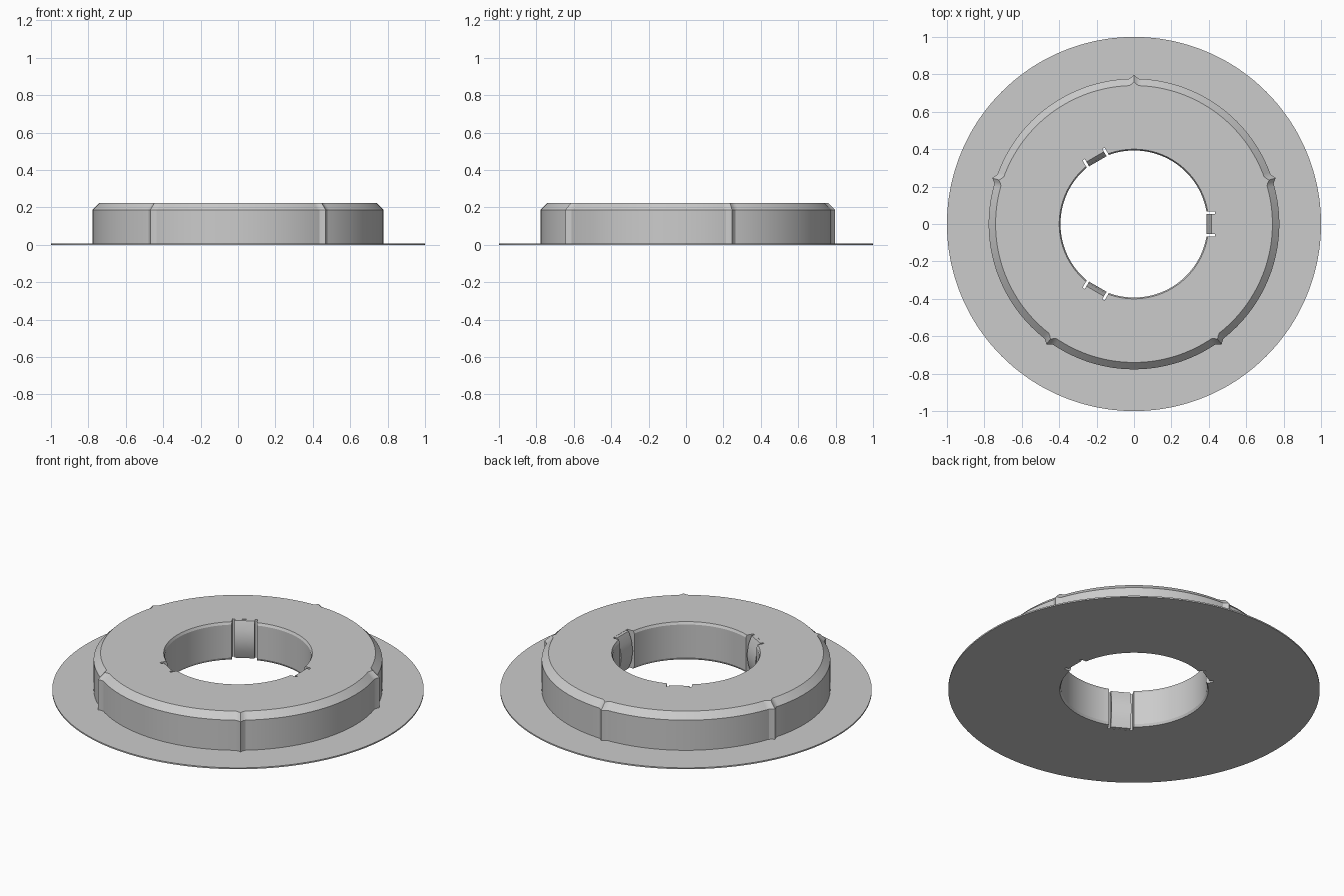
import bpy, bmesh
from math import sin, cos, radians
from mathutils import Matrix

if "Cube" in bpy.data.objects:
    bpy.data.objects.remove(bpy.data.objects["Cube"])

grey = bpy.data.materials.new("plain grey")
grey.use_nodes = True
colour = (0.6, 0.6, 0.6, 1)
grey.diffuse_color = colour
grey.node_tree.nodes["Principled BSDF"].inputs["Base Color"].default_value = colour

HEIGHT, FLANGE = 0.224, 0.008
BORE, RIM = 0.393, 0.4


def make_object(name, bm):
    bmesh.ops.recalc_face_normals(bm, faces=bm.faces)
    mesh = bpy.data.meshes.new(name)
    bm.to_mesh(mesh)
    bm.free()
    mesh.materials.append(grey)
    obj = bpy.data.objects.new(name, mesh)
    bpy.context.collection.objects.link(obj)
    return obj


def smooth(obj):
    bpy.ops.object.select_all(action="DESELECT")
    obj.select_set(True)
    bpy.context.view_layer.objects.active = obj
    bpy.ops.object.shade_smooth_by_angle(angle=radians(25))


def prism(name, profile, half_width, angle):
    """Extrude an (x, z) profile along y, then turn it about z."""
    bm = bmesh.new()
    face = bm.faces.new([bm.verts.new((x, -half_width, z)) for x, z in profile])
    ext = bmesh.ops.extrude_face_region(bm, geom=[face])["geom"]
    verts = [v for v in ext if isinstance(v, bmesh.types.BMVert)]
    bmesh.ops.translate(bm, verts=verts, vec=(0, 2 * half_width, 0))
    bm.transform(Matrix.Rotation(radians(angle), 4, "Z"))
    return make_object(name, bm)


# Flanged ring: closed profile of (radius, height, follows the ribs)
PROFILE = [
    (RIM, 0, False), (1, 0, False), (1, FLANGE, False),
    (0.777, FLANGE, True), (0.777, 0.187, True), (0.74, HEIGHT, True),
    (RIM, HEIGHT, False), (BORE, HEIGHT - 0.014, False), (BORE, 0.014, False),
]


def rib(degree):
    """Outward bulge of the five pointed ribs, one of them at the back."""
    offset = abs((degree - 90 + 36) % 72 - 36)
    return {0: 0.02, 1: 0.008}.get(offset, 0)


bm = bmesh.new()
rings = []
for degree in range(360):
    a = radians(degree)
    ring = []
    for r, z, ribbed in PROFILE:
        r += rib(degree) if ribbed else 0
        ring.append(bm.verts.new((r * cos(a), r * sin(a), z)))
    rings.append(ring)
for i, ring in enumerate(rings):
    after = rings[(i + 1) % len(rings)]
    for j in range(len(PROFILE)):
        k = (j + 1) % len(PROFILE)
        bm.faces.new((ring[j], after[j], after[k], ring[k]))
body = make_object("flanged_ring", bm)

# Three spring tabs in the bore, each set in a notch that leaves two slots
notch = [(0.3, -0.1), (0.432, -0.1), (0.432, 0.4), (0.3, 0.4)]
tab = [(0.44, 0.001), (0.415, 0.001), (0.396, 0.05), (0.387, 0.112),
       (0.396, 0.174), (0.415, HEIGHT - 0.001), (0.44, HEIGHT - 0.001)]
for number, angle in enumerate((0, 120, 240), 1):
    cutter = prism(f"notch_cutter_{number}", notch, 0.068, angle)
    cutter.hide_render = True
    mod = body.modifiers.new("notch", "BOOLEAN")
    mod.operation = "DIFFERENCE"
    mod.solver = "EXACT"
    mod.object = cutter
    bpy.context.view_layer.objects.active = body
    bpy.ops.object.modifier_apply(modifier=mod.name)
    bpy.data.objects.remove(cutter)
    smooth(prism(f"spring_tab_{number}", tab, 0.054, angle))

smooth(body)
